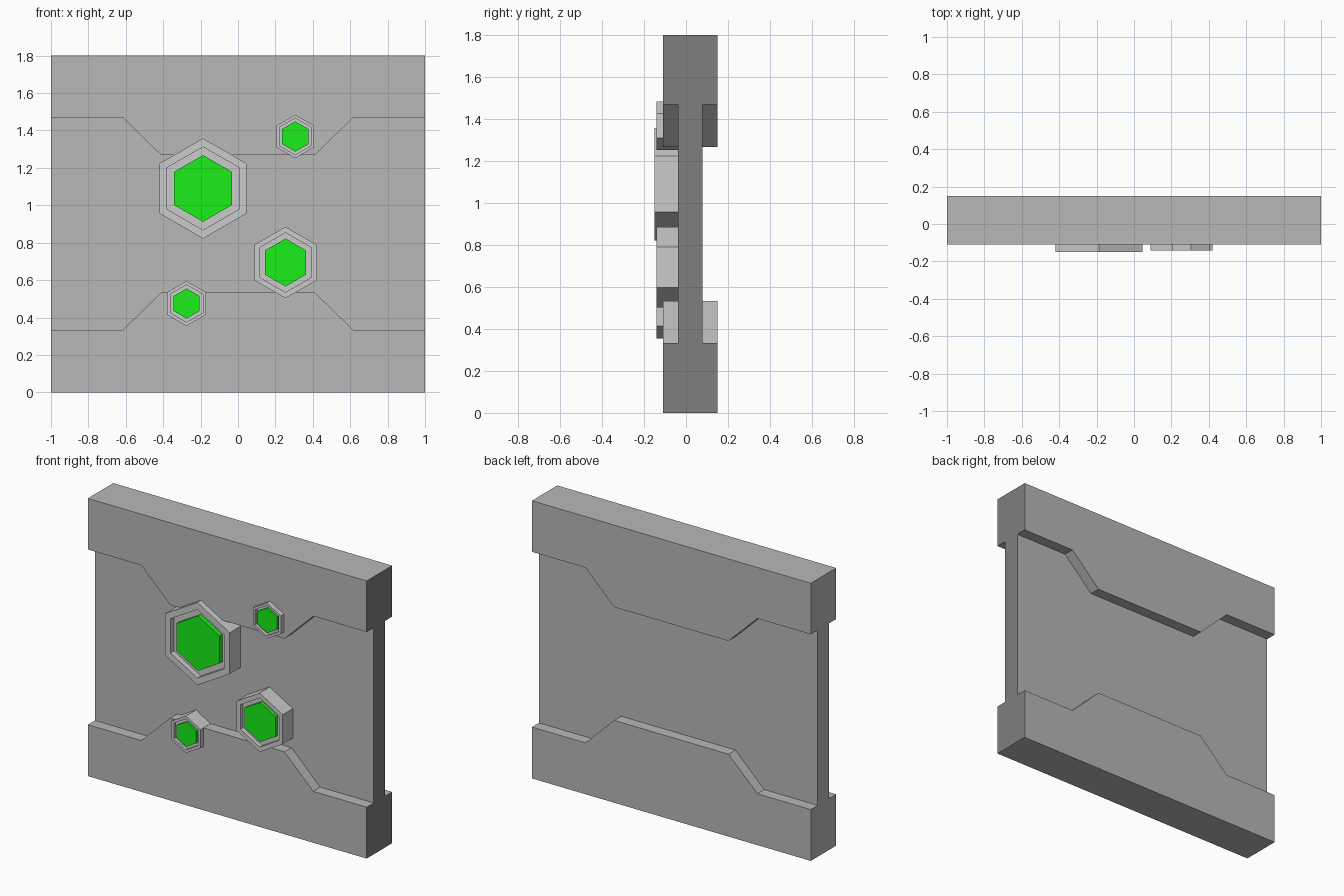
import bpy, bmesh, math

if "Cube" in bpy.data.objects:
    bpy.data.objects.remove(bpy.data.objects["Cube"])

FRONT, BACK = -0.11, 0.15           # thick band faces
PANEL_F, PANEL_B = -0.038, 0.079    # thin panel faces
HEIGHT = 1.80


def material(name, r, g, b):
    mat = bpy.data.materials.new(name)
    mat.diffuse_color = (r, g, b, 1.0)
    mat.use_nodes = True
    mat.node_tree.nodes["Principled BSDF"].inputs["Base Color"].default_value = mat.diffuse_color
    return mat


wall_grey = material("wall_grey", 0.48, 0.48, 0.48)
end_dark = material("end_dark", 0.21, 0.21, 0.21)
housing_grey = material("housing_grey", 0.615, 0.615, 0.615)
green = material("green_glow", 0.01, 0.86, 0.01)


def finish(bm, name, *mats):
    bmesh.ops.recalc_face_normals(bm, faces=bm.faces)
    me = bpy.data.meshes.new(name)
    bm.to_mesh(me)
    bm.free()
    for mat in mats:
        me.materials.append(mat)
    ob = bpy.data.objects.new(name, me)
    bpy.context.collection.objects.link(ob)
    return ob


def extrude_profile(name, pts, y0, y1):
    """Extrude an XZ outline from y0 to y1; the right end face is dark."""
    bm = bmesh.new()
    face = bm.faces.new([bm.verts.new((x, y0, z)) for x, z in pts])
    out = bmesh.ops.extrude_face_region(bm, geom=[face])
    for v in out["geom"]:
        if isinstance(v, bmesh.types.BMVert):
            v.co.y = y1
    for f in bm.faces:
        if all(v.co.x > 0.999 for v in f.verts):
            f.material_index = 1
    return finish(bm, name, wall_grey, end_dark)


def hex_rings(name, cx, cz, rings, mat):
    """Join hexagon rings (radius, y) into a closed solid."""
    bm = bmesh.new()
    loops = []
    for r, y in rings:
        loops.append([bm.verts.new((cx + r * math.sin(i * math.pi / 3), y,
                                    cz + r * math.cos(i * math.pi / 3)))
                      for i in range(6)])
    for a, b in zip(loops, loops[1:]):
        for i in range(6):
            j = (i + 1) % 6
            bm.faces.new((a[i], a[j], b[j], b[i]))
    bm.faces.new(loops[0])
    bm.faces.new(loops[-1])
    return finish(bm, name, mat)


# Thin centre panel
extrude_profile("panel", [(-1, 0.333), (1, 0.333), (1, 1.47), (-1, 1.47)],
                PANEL_F, PANEL_B)

# Thick bands with a stepped inner edge, top and bottom
half = [(1, 0), (1, 0.333), (0.617, 0.333), (0.41, 0.534)]
lower = half + [(-x, z) for x, z in reversed(half)]
upper = [(x, HEIGHT + 0.002 - z if z else HEIGHT) for x, z in lower]
extrude_profile("lower_band", lower, FRONT, BACK)
extrude_profile("upper_band", upper, FRONT, BACK)

# Hexagonal lamps: x, z, outer radius, groove radius, lens radius, front y, groove depth
lamps = [
    (-0.187, 1.090, 0.268, 0.222, 0.178, -0.150, 0.036),
    (0.254, 0.694, 0.191, 0.159, 0.128, -0.141, 0.027),
    (0.306, 1.368, 0.116, 0.098, 0.081, -0.141, 0.018),
    (-0.275, 0.475, 0.120, 0.100, 0.080, -0.141, 0.018),
]
for n, (x, z, r, groove, lens, y, depth) in enumerate(lamps, 1):
    floor = y + depth
    hex_rings(f"lamp_housing_{n}", x, z,
              [(r, PANEL_F), (r, y), (groove, y), (groove, floor)], housing_grey)
    hex_rings(f"lamp_lens_{n}", x, z,
              [(lens, floor), (lens, y + depth * 0.2)], green)
